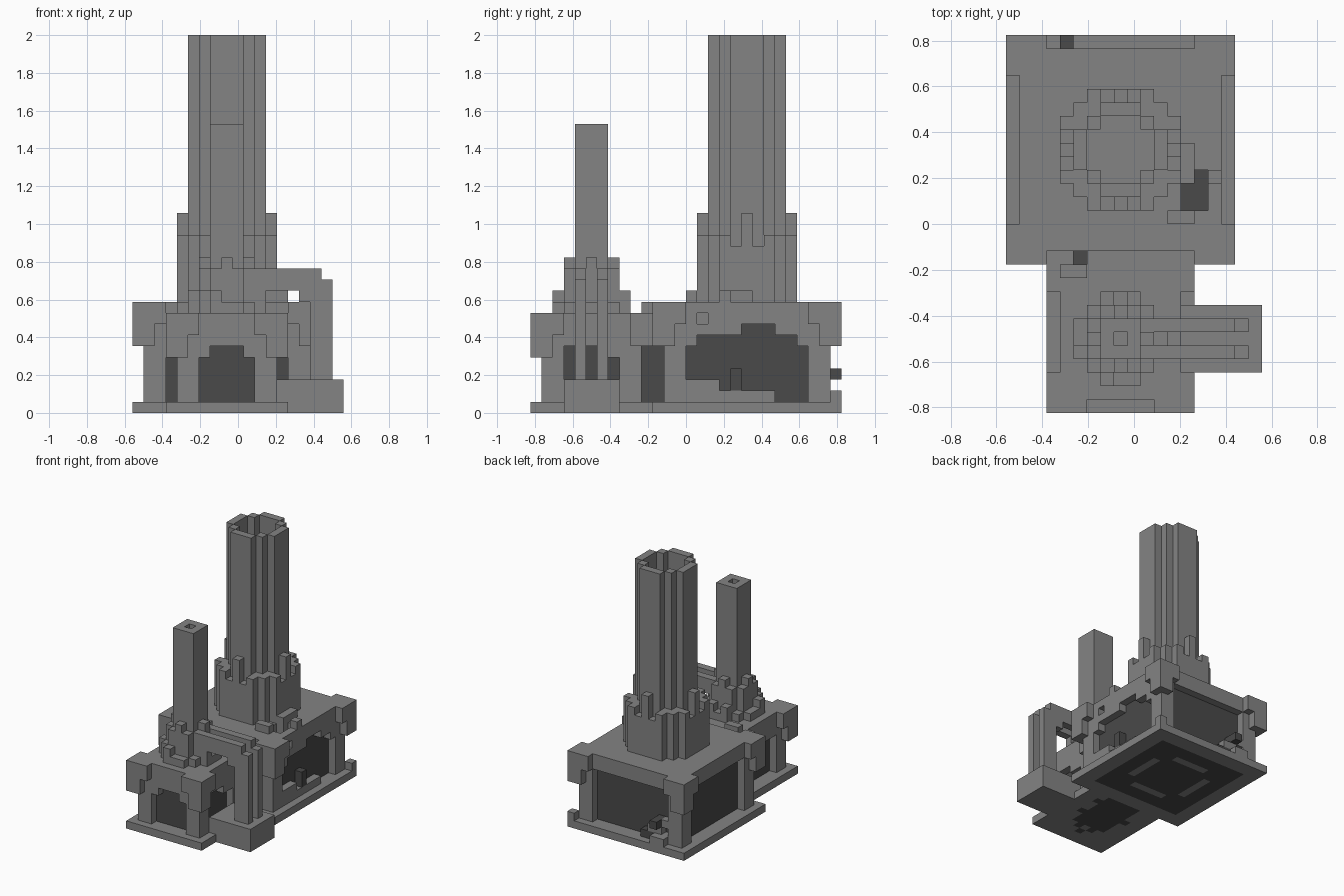
import bpy

U = 2 / 34                      # size of one block
OX, OY = 9.5, 14                # block grid centre

if "Cube" in bpy.data.objects:
    bpy.data.objects.remove(bpy.data.objects["Cube"])


def material(name, value):
    m = bpy.data.materials.new(name)
    m.use_nodes = True
    m.diffuse_color = (value, value, value, 1)
    m.node_tree.nodes["Principled BSDF"].inputs["Base Color"].default_value = (value, value, value, 1)
    return m


STONE = material("grey stone", 0.23)
DARK = material("dark grey", 0.067)


def box(x0, x1, y0, y1, z0, z1):
    return {(x, y, z) for x in range(x0, x1) for y in range(y0, y1) for z in range(z0, z1)}


def disc(cx, cy, r):
    """Square of half width r with stepped corners."""
    return {(x, y) for x in range(cx - r, cx + r + 1) for y in range(cy - r, cy + r + 1)
            if abs(x - cx) + abs(y - cy) <= r + max(r - 2, 1)}


def column(plan, z0, height):
    return {(x, y, z) for x, y in plan for z in range(z0, height(x, y))}


def build(name, cells, mat=STONE, dark_below=()):
    """Skin a set of blocks, keeping outer faces only."""
    verts, faces, index, mats = [], [], {}, []
    for c in sorted(cells):
        for axis in range(3):
            for side in (0, 1):
                n = list(c)
                n[axis] += 2 * side - 1
                if tuple(n) in cells:
                    continue
                a, b = (axis + 1) % 3, (axis + 2) % 3
                ring = [(0, 0), (1, 0), (1, 1), (0, 1)]
                face = []
                for u, v in (ring if side else ring[::-1]):
                    p = list(c)
                    p[axis] += side
                    p[a] += u
                    p[b] += v
                    p = tuple(p)
                    if p not in index:
                        index[p] = len(verts)
                        verts.append(((p[0] - OX) * U, (p[1] - OY) * U, p[2] * U))
                    face.append(index[p])
                faces.append(face)
                mats.append(int(axis == 2 and not side and c[:2] in dark_below))
    mesh = bpy.data.meshes.new(name)
    mesh.from_pydata(verts, [], faces)
    mesh.materials.append(mat)
    mesh.materials.append(DARK)
    for poly, i in zip(mesh.polygons, mats):
        poly.material_index = i
    ob = bpy.data.objects.new(name, mesh)
    bpy.context.collection.objects.link(ob)
    return ob


def brackets(x0, x1, y0, y1, low, mid, top, corners):
    """Corner trim: wide at the roof, narrow where it hangs down."""
    out = set()
    for sx, sy in corners:
        for i in range(3):
            for j in range(3):
                x = x1 - 1 - i if sx else x0 + i
                y = y1 - 1 - j if sy else y0 + j
                if i == 0 or j == 0:
                    start = low if i + j <= 1 else mid
                    out |= box(x, x + 1, y, y + 1, start, top)
    return out


# Base plates, with dark floor pattern underneath
under = set()
for x in range(2, 15):
    for y in range(13, 26):
        dx, dy = abs(x - 8), abs(y - 19)
        if not (max(dx, dy) == 4 and min(dx, dy) in (0, 1, 2)):
            under.add((x, y))
under |= {(x, y) for x in range(6, 11) for y in range(4, 11)}
under |= {(7, 3), (9, 3), (5, 7), (11, 6), (11, 9), (8, 2)}
build("base_plate", box(0, 17, 11, 28, 0, 1) | box(3, 14, 0, 12, 0, 1), STONE, under)

# Main hall: dark core, walls with openings, roof with a broken corner
build("hall_core", box(2, 15, 13, 26, 1, 8), DARK)
hall = box(1, 16, 12, 27, 1, 10) - box(2, 15, 13, 26, 1, 8)
hall -= box(1, 2, 14, 25, 1, 8)                               # left side opening
hall -= box(3, 14, 26, 27, 1, 8)                              # back opening
hall -= box(3, 14, 12, 13, 1, 7)                              # front opening
hall -= box(15, 16, 14, 25, 1, 6) | box(15, 16, 15, 24, 6, 7) | box(15, 16, 19, 22, 7, 8)
hall -= box(13, 15, 15, 17, 8, 10) | box(14, 15, 17, 18, 8, 10) | box(15, 16, 15, 16, 8, 9)
build("hall_walls", hall)
build("hall_corner_trim", brackets(0, 17, 11, 28, 6, 8, 10, [(0, 0), (0, 1), (1, 0), (1, 1)]))

# Rubble by the broken wall, the roof hole and the back opening
rubble = box(15, 16, 14, 16, 1, 3) | box(15, 16, 16, 22, 1, 2) | box(15, 16, 16, 17, 2, 3)
rubble |= box(13, 14, 17, 18, 10, 11) | box(12, 14, 14, 15, 10, 11) | box(13, 14, 18, 20, 10, 11)
rubble |= box(15, 16, 17, 18, 10, 11) | box(16, 17, 27, 28, 1, 2)
rubble |= box(3, 5, 26, 28, 1, 2) | box(4, 6, 26, 27, 2, 3) | box(3, 4, 26, 27, 3, 4)
build("rubble", rubble)
build("dark_rubble", box(5, 7, 26, 27, 1, 2) | box(4, 5, 26, 28, 3, 4) | box(15, 16, 18, 19, 2, 4), DARK)

# Great chimney with a crown-topped collar
shaft = disc(8, 19, 3)
bore = {p for p in shaft if all((p[0] + i, p[1] + j) in shaft
                                for i, j in ((1, 0), (-1, 0), (0, 1), (0, -1)))}
build("great_chimney", column(shaft, 10, lambda x, y: 34) - column(bore, 22, lambda x, y: 34))


def crown(x, y):
    dx, dy = abs(x - 8), abs(y - 19)
    if min(dx, dy) == 0:
        return 18
    return (16, 15, 16, 15)[min(dx, dy)] if max(dx, dy) == 4 else 16


build("great_collar", column(disc(8, 19, 4), 10, crown))

# Front annex: dark core, walls, roof and corner trim
build("annex_core", box(5, 12, 2, 12, 1, 7), DARK)
annex = box(4, 13, 1, 12, 1, 9) - box(5, 12, 2, 12, 1, 7)
annex -= box(6, 11, 1, 2, 1, 5) | box(7, 10, 1, 2, 5, 6)      # front doorway
for x in (4, 12):
    annex -= box(x, x + 1, 3, 8, 1, 5) | box(x, x + 1, 3, 6, 5, 6)
    annex -= box(x, x + 1, 10, 12, 1, 6) | box(x, x + 1, 11, 12, 6, 7)
annex -= box(5, 6, 11, 12, 7, 9)
build("annex_walls", annex)
trim = brackets(3, 14, 0, 12, 5, 7, 9, [(0, 0), (1, 0)])
trim |= box(3, 4, 9, 12, 7, 9) | box(13, 14, 9, 12, 6, 9) | box(3, 4, 11, 12, 5, 9)
build("annex_corner_trim", trim)

# Small chimney with a rough collar
build("small_chimney", box(7, 10, 4, 7, 9, 26) - box(8, 9, 5, 6, 18, 26))
collar = column(disc(8, 5, 2), 9, lambda x, y: 14 if min(abs(x - 8), abs(y - 5)) == 0 else 13)
foot = column(disc(8, 5, 3) - disc(8, 5, 2), 9, lambda x, y: 11 if (x + y) % 3 == 0 else 10)
build("small_collar", collar | foot | box(9, 10, 8, 9, 10, 11) | box(4, 6, 10, 11, 9, 10))

# Side block with twin ducts bending up into the small chimney
build("duct_block", box(13, 19, 3, 8, 0, 3))
ducts = set()
for y in (4, 6):
    ducts |= box(10, 17, y, y + 1, 11, 13) | box(16, 18, y, y + 1, 3, 12)
    ducts |= box(15, 16, y, y + 1, 10, 11)
build("twin_ducts", ducts)
